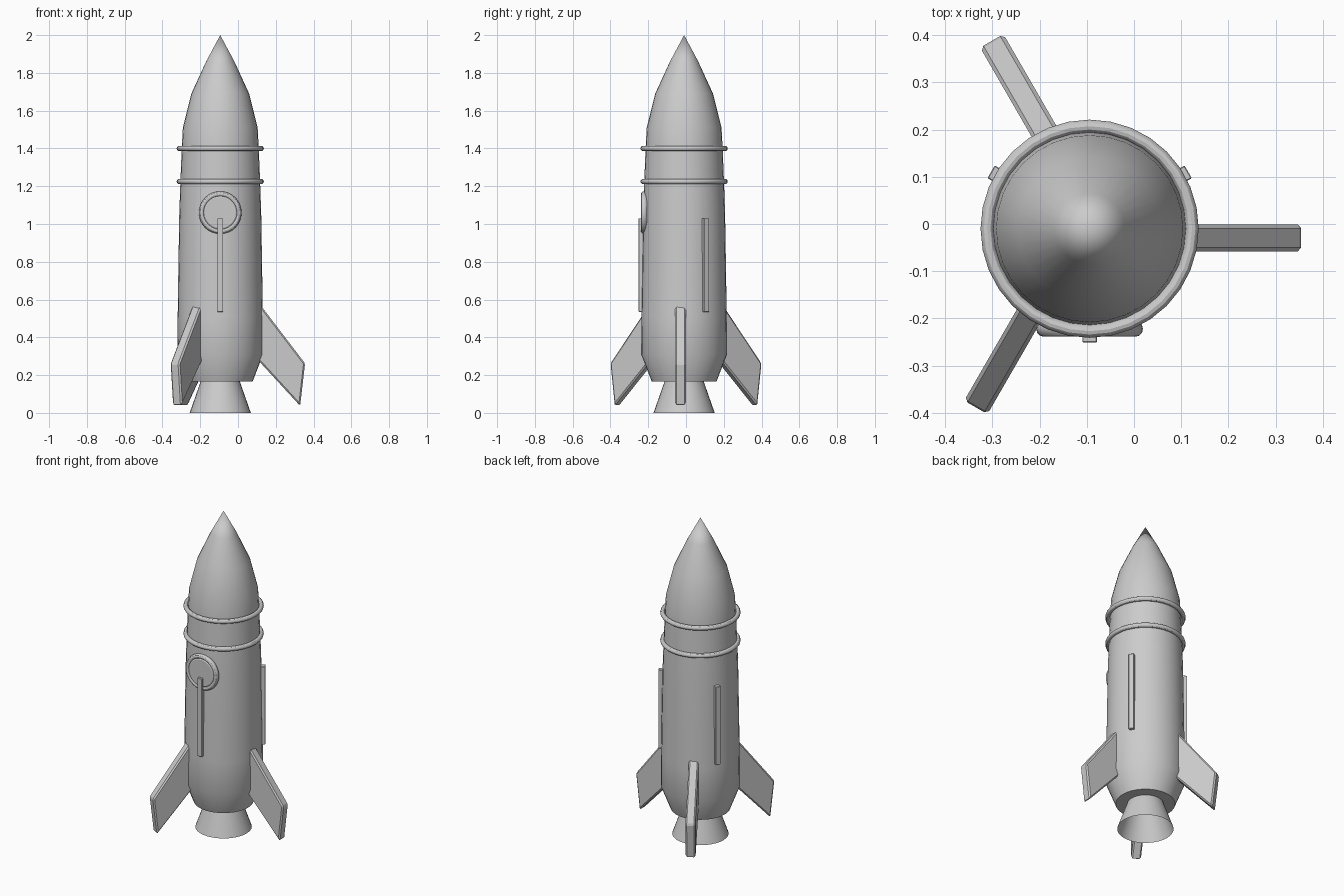
import bpy, bmesh, math
from mathutils import Matrix, Vector

if "Cube" in bpy.data.objects:
    bpy.data.objects.remove(bpy.data.objects["Cube"])

CX, CY = -0.094, -0.01      # rocket axis
SIDES = 32


def make(name, bm, smooth=True, matrix=None):
    bmesh.ops.recalc_face_normals(bm, faces=bm.faces)
    me = bpy.data.meshes.new(name)
    bm.to_mesh(me)
    bm.free()
    ob = bpy.data.objects.new(name, me)
    bpy.context.collection.objects.link(ob)
    ob.matrix_world = Matrix.Translation((CX, CY, 0)) @ (matrix or Matrix())
    if smooth:
        bpy.ops.object.select_all(action='DESELECT')
        ob.select_set(True)
        bpy.context.view_layer.objects.active = ob
        bpy.ops.object.shade_smooth_by_angle(angle=math.radians(30))
    return ob


def lathe(name, profile, matrix=None, closed=False, sides=SIDES):
    """Spin (radius, height) points about the local z axis."""
    bm = bmesh.new()
    vs = [bm.verts.new((r, 0, z)) for r, z in profile]
    es = [bm.edges.new(p) for p in zip(vs, vs[1:])]
    if closed:
        es.append(bm.edges.new((vs[-1], vs[0])))
    bmesh.ops.spin(bm, geom=vs + es, cent=(0, 0, 0), axis=(0, 0, 1),
                   angle=math.tau, steps=sides, use_duplicate=False)
    bmesh.ops.remove_doubles(bm, verts=bm.verts, dist=1e-5)
    return make(name, bm, True, matrix)


def torus(name, major, minor, matrix, depth=1.0):
    pts = [(major + minor * math.cos(i * math.tau / 12),
            depth * minor * math.sin(i * math.tau / 12)) for i in range(12)]
    return lathe(name, pts, matrix, True)


def bevel(ob, width):
    mod = ob.modifiers.new("bevel", 'BEVEL')
    mod.width = width
    mod.segments = 1


# Hull: tail section, main tube, nose
lathe("tail_section", [(0, 0.165), (0.171, 0.165), (0.2275, 0.31), (0.2255, 0.505)])
lathe("hull", [(0.2255, 0.5), (0.222, 0.75), (0.217, 1.05), (0.211, 1.225), (0.204, 1.4)])
lathe("nose_cone", [(0.204, 1.4), (0.198, 1.51), (0.153, 1.69), (0.075, 1.86), (0, 2.0)])

# Open engine bell
lathe("engine_bell", [(0.104, 0.165), (0.162, 0.0)])

# Raised bands
for i, z in enumerate((1.225, 1.4)):
    torus(f"band_{i + 1}", 0.217, 0.014, Matrix.Translation((0, 0, z)))

# Porthole facing the front
face = Matrix.Translation((0, -0.212, 1.06)) @ Matrix.Rotation(math.pi / 2, 4, 'X')
torus("porthole_frame", 0.098, 0.015, face, 1.1)
lathe("porthole_glass", [(0.09, -0.04), (0.09, 0.01), (0.082, 0.015), (0, 0.015)], face)

# Vertical trim strips
for i, deg in enumerate((-90, 30, 150)):
    bm = bmesh.new()
    bmesh.ops.create_cube(bm, size=1, matrix=Matrix.Translation((0.221, 0, 0.7825))
                          @ Matrix.Diagonal((0.04, 0.031, 0.495, 1)))
    ob = make(f"trim_strip_{i + 1}", bm, False, Matrix.Rotation(math.radians(deg), 4, 'Z'))
    bevel(ob, 0.002)

# Swept fins, set slightly off the radial line
FIN = [(0.17, 0.627), (0.449, 0.262), (0.423, 0.037), (0.17, 0.312)]
for i in range(3):
    bm = bmesh.new()
    f = bm.faces.new([bm.verts.new((r, -0.048, z)) for r, z in FIN])
    ext = bmesh.ops.extrude_face_region(bm, geom=[f])["geom"]
    bmesh.ops.translate(bm, vec=Vector((0, 0.057, 0)),
                        verts=[v for v in ext if isinstance(v, bmesh.types.BMVert)])
    ob = make(f"fin_{i + 1}", bm, False, Matrix.Rotation(i * math.tau / 3, 4, 'Z'))
    bevel(ob, 0.008)
